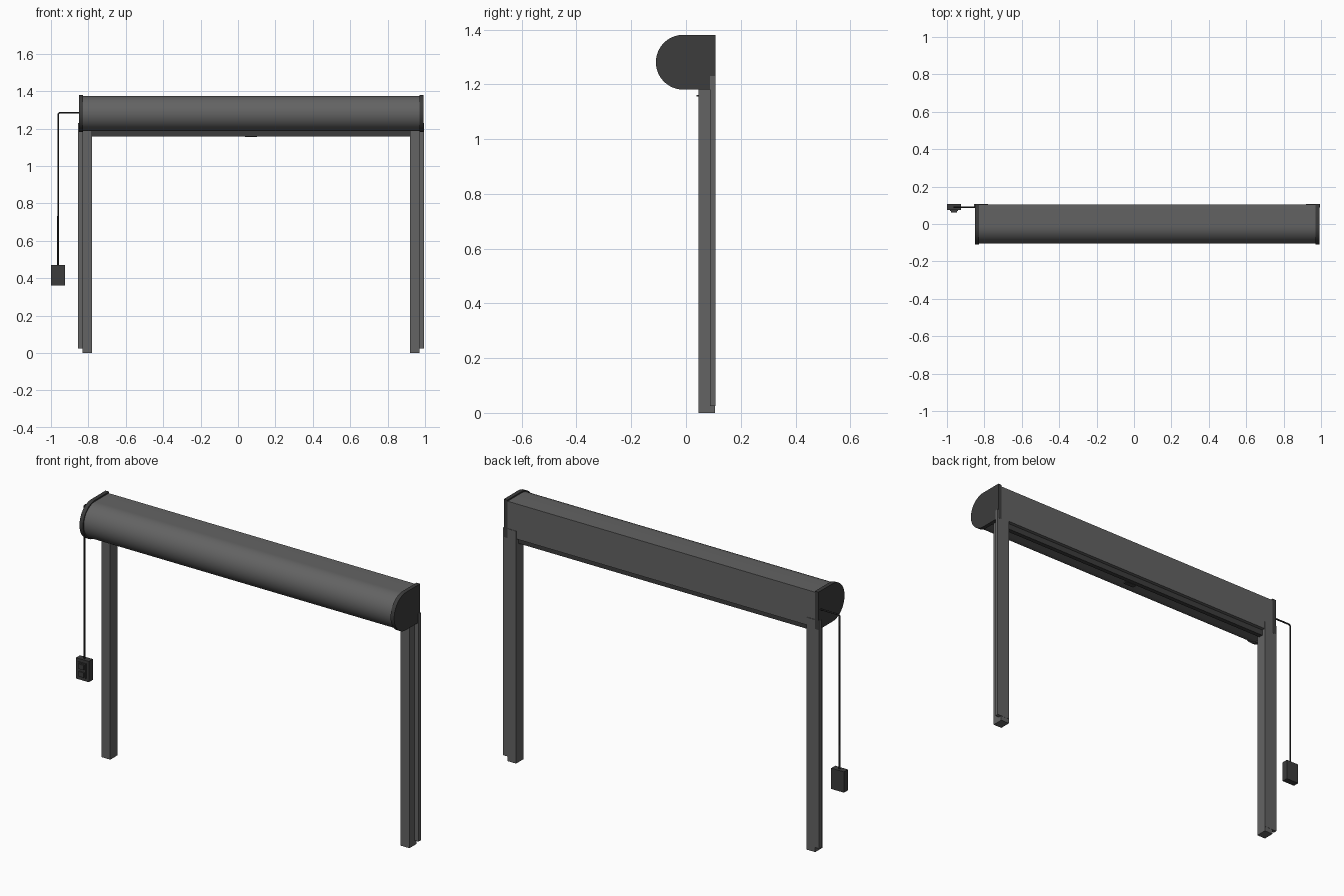
import bpy, bmesh, math
from mathutils import Vector

if "Cube" in bpy.data.objects:
    bpy.data.objects.remove(bpy.data.objects["Cube"])

CX = 0.07   # centre of the shutter itself (the switch hangs off the left side)


def material(name, v):
    m = bpy.data.materials.new(name)
    m.diffuse_color = (v, v, v, 1)
    m.use_nodes = True
    m.node_tree.nodes["Principled BSDF"].inputs["Base Color"].default_value = m.diffuse_color
    return m


GREY = material("mid grey", 0.125)
DARK = material("dark grey", 0.045)
BLACK = material("near black", 0.022)


def finish(name, bm, mat):
    bmesh.ops.recalc_face_normals(bm, faces=bm.faces)
    me = bpy.data.meshes.new(name)
    bm.to_mesh(me)
    bm.free()
    me.materials.append(mat)
    ob = bpy.data.objects.new(name, me)
    bpy.context.collection.objects.link(ob)
    return ob


def box(name, x, y, z, mat):
    """Box from (min, max) ranges."""
    bm = bmesh.new()
    bmesh.ops.create_cube(bm, size=1)
    for v in bm.verts:
        v.co = Vector([(r[0] + r[1]) / 2 + c * abs(r[1] - r[0])
                       for r, c in zip((x, y, z), v.co)])
    return finish(name, bm, mat)


def d_prism(name, x0, x1, cy, cz, r, back, mat):
    """Round-fronted D profile in the YZ plane, extruded along x."""
    pts = [(back, cz + r)]
    for i in range(33):
        a = math.pi / 2 + math.pi * i / 32
        pts.append((cy + r * math.cos(a), cz + r * math.sin(a)))
    pts.append((back, cz - r))
    bm = bmesh.new()
    face = bm.faces.new([bm.verts.new((x0, y, z)) for y, z in pts])
    out = bmesh.ops.extrude_face_region(bm, geom=[face])
    bmesh.ops.translate(bm, vec=(x1 - x0, 0, 0),
                        verts=[g for g in out["geom"] if isinstance(g, bmesh.types.BMVert)])
    ob = finish(name, bm, mat)
    bpy.context.view_layer.objects.active = ob
    ob.select_set(True)
    bpy.ops.object.shade_smooth_by_angle(angle=math.radians(30))
    ob.select_set(False)
    return ob


# Roller housing
d_prism("housing", CX - 0.902, CX + 0.902, -0.011, 1.281, 0.093, 0.105, GREY)

# End caps and guide rails, mirrored about the shutter centre
for s, side in ((-1, "left"), (1, "right")):
    def span(a, b):
        return tuple(sorted((CX + s * a, CX + s * b)))
    d_prism(side + "_end_cap", *span(0.900, 0.921), -0.01, 1.281, 0.1, 0.108, DARK)
    box(side + "_guide_rail", span(0.85, 0.901), (0.046, 0.1065), (0, 1.19), GREY)
    box(side + "_rail_flange", span(0.85, 0.925), (0.088, 0.1075), (0.025, 1.23), GREY)

# Curtain end bar with a small pull lip
box("curtain_bar", (CX - 0.851, CX + 0.851), (0.062, 0.086), (1.157, 1.20), DARK)
box("pull_lip", (CX - 0.032, CX + 0.032), (0.038, 0.064), (1.155, 1.161), DARK)

# Cable from the end cap down to the switch
cu = bpy.data.curves.new("switch_cable", "CURVE")
cu.dimensions = "3D"
cu.bevel_depth = 0.0045
cu.bevel_resolution = 2
cu.use_fill_caps = True
path = [(-0.84, 0.09, 1.284), (-0.955, 0.09, 1.284), (-0.962, 0.09, 1.277), (-0.962, 0.09, 0.46)]
sp = cu.splines.new("POLY")
sp.points.add(len(path) - 1)
for p, c in zip(sp.points, path):
    p.co = (*c, 1)
cu.materials.append(BLACK)
bpy.context.collection.objects.link(bpy.data.objects.new("switch_cable", cu))

# Wall switch with two rocker buttons
box("switch_box", (-1.0, -0.925), (0.074, 0.1075), (0.36, 0.47), DARK)
box("switch_plate", (-0.985, -0.94), (0.069, 0.075), (0.376, 0.454), DARK)
for name, z in (("up_button", 0.435), ("down_button", 0.395)):
    box(name, (-0.978, -0.947), (0.062, 0.07), (z - 0.013, z + 0.013), DARK)
